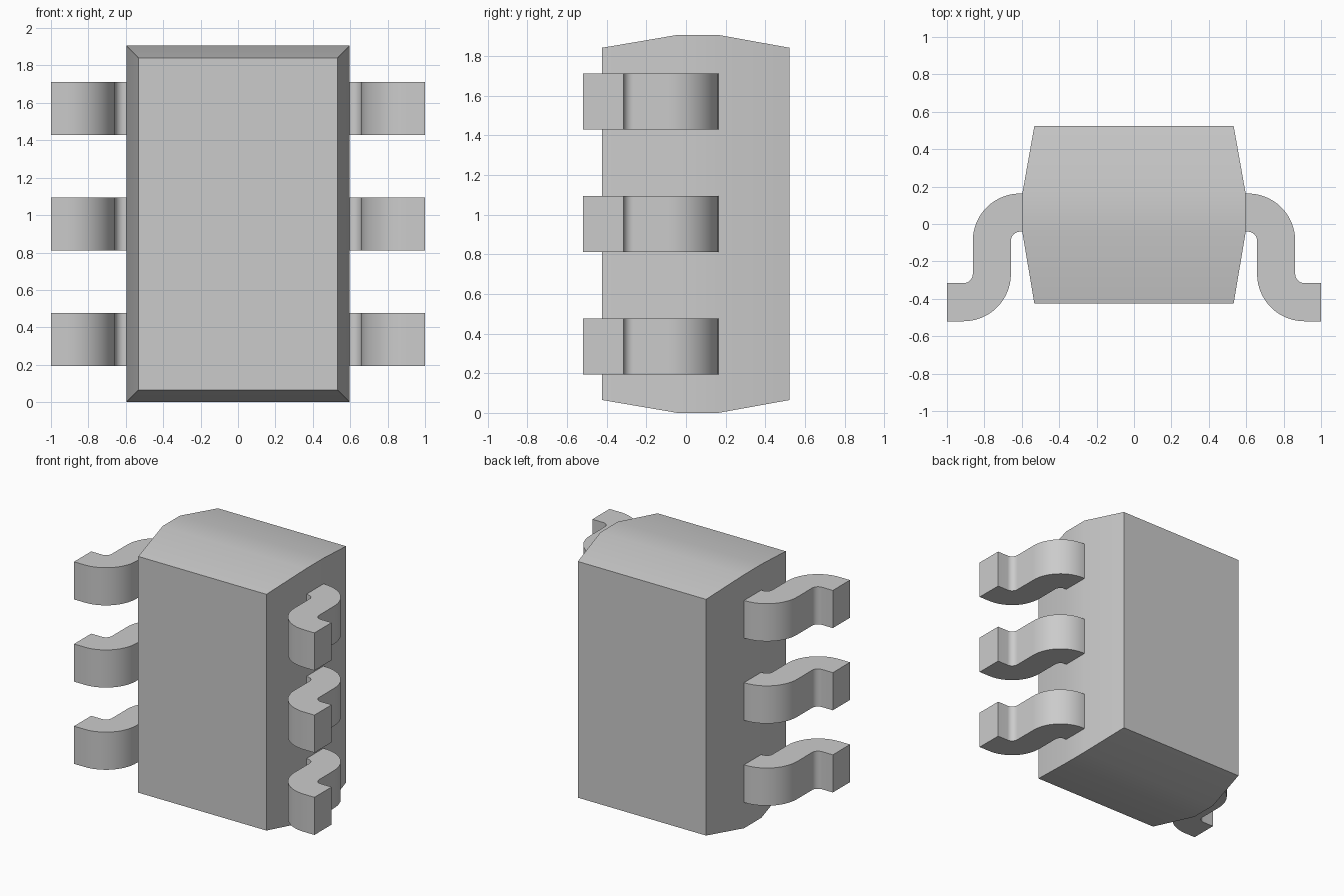
import bpy, bmesh, math

cube = bpy.data.objects.get("Cube")
if cube:
    bpy.data.objects.remove(cube, do_unlink=True)

grey = bpy.data.materials.new("light_grey")
grey.use_nodes = True
grey.diffuse_color = (0.6, 0.6, 0.6, 1)
grey.node_tree.nodes["Principled BSDF"].inputs["Base Color"].default_value = (0.6, 0.6, 0.6, 1)


def finish(bm, name):
    """Turn a bmesh into a named object with sharp edges kept."""
    bmesh.ops.recalc_face_normals(bm, faces=bm.faces)
    mesh = bpy.data.meshes.new(name)
    bm.to_mesh(mesh)
    bm.free()
    mesh.materials.append(grey)
    obj = bpy.data.objects.new(name, mesh)
    bpy.context.collection.objects.link(obj)
    bpy.ops.object.select_all(action="DESELECT")
    obj.select_set(True)
    bpy.context.view_layer.objects.active = obj
    bpy.ops.object.shade_smooth_by_angle(angle=math.radians(30))
    return obj


# Body: rectangular rings lofted from front to back, widest in the middle
MID_Z = 0.953
bm = bmesh.new()
rings = []
for y, half_x, half_z in ((-0.424, 0.533, 0.888), (-0.043, 0.597, 0.953),
                          (0.163, 0.597, 0.953), (0.523, 0.533, 0.888)):
    rings.append([bm.verts.new((sx * half_x, y, MID_Z + sz * half_z))
                  for sx, sz in ((-1, -1), (1, -1), (1, 1), (-1, 1))])
for a, b in zip(rings, rings[1:]):
    for i in range(4):
        j = (i + 1) % 4
        bm.faces.new((a[i], a[j], b[j], b[i]))
bm.faces.new(rings[0])
bm.faces.new(rings[-1])
finish(bm, "body")


# Legs: S-bent strips, each a run of matching edge points extruded upward
def arc(cx, cy, r, start, end, steps=14):
    return [(cx + r * math.cos(math.radians(start + (end - start) * i / steps)),
             cy + r * math.sin(math.radians(start + (end - start) * i / steps)))
            for i in range(steps + 1)]


WIDE, TIGHT = 0.253, 0.049
upper, lower = (0.609, -0.09), (0.911, -0.267)
outer = [(0.59, upper[1] + WIDE)] + arc(*upper, WIDE, 90, 0) \
    + arc(*lower, TIGHT, 180, 270) + [(1.0, lower[1] - TIGHT)]
inner = [(0.59, upper[1] + TIGHT)] + arc(*upper, TIGHT, 90, 0) \
    + arc(*lower, WIDE, 180, 270) + [(1.0, lower[1] - WIDE)]


def leg(name, side, z, height=0.283):
    bm = bmesh.new()
    a = [bm.verts.new((side * x, y, z - height / 2)) for x, y in outer]
    b = [bm.verts.new((side * x, y, z - height / 2)) for x, y in inner]
    strip = [bm.faces.new((a[i], a[i + 1], b[i + 1], b[i])) for i in range(len(a) - 1)]
    top = bmesh.ops.extrude_face_region(bm, geom=strip, use_keep_orig=True)["geom"]
    bmesh.ops.translate(bm, vec=(0, 0, height),
                        verts=[v for v in top if isinstance(v, bmesh.types.BMVert)])
    finish(bm, name)


for side, side_name in ((-1, "right"), (1, "left")):
    for level, level_name in enumerate(("lower", "middle", "upper")):
        leg(f"{side_name}_{level_name}_leg", side, MID_Z + (level - 1) * 0.618)
